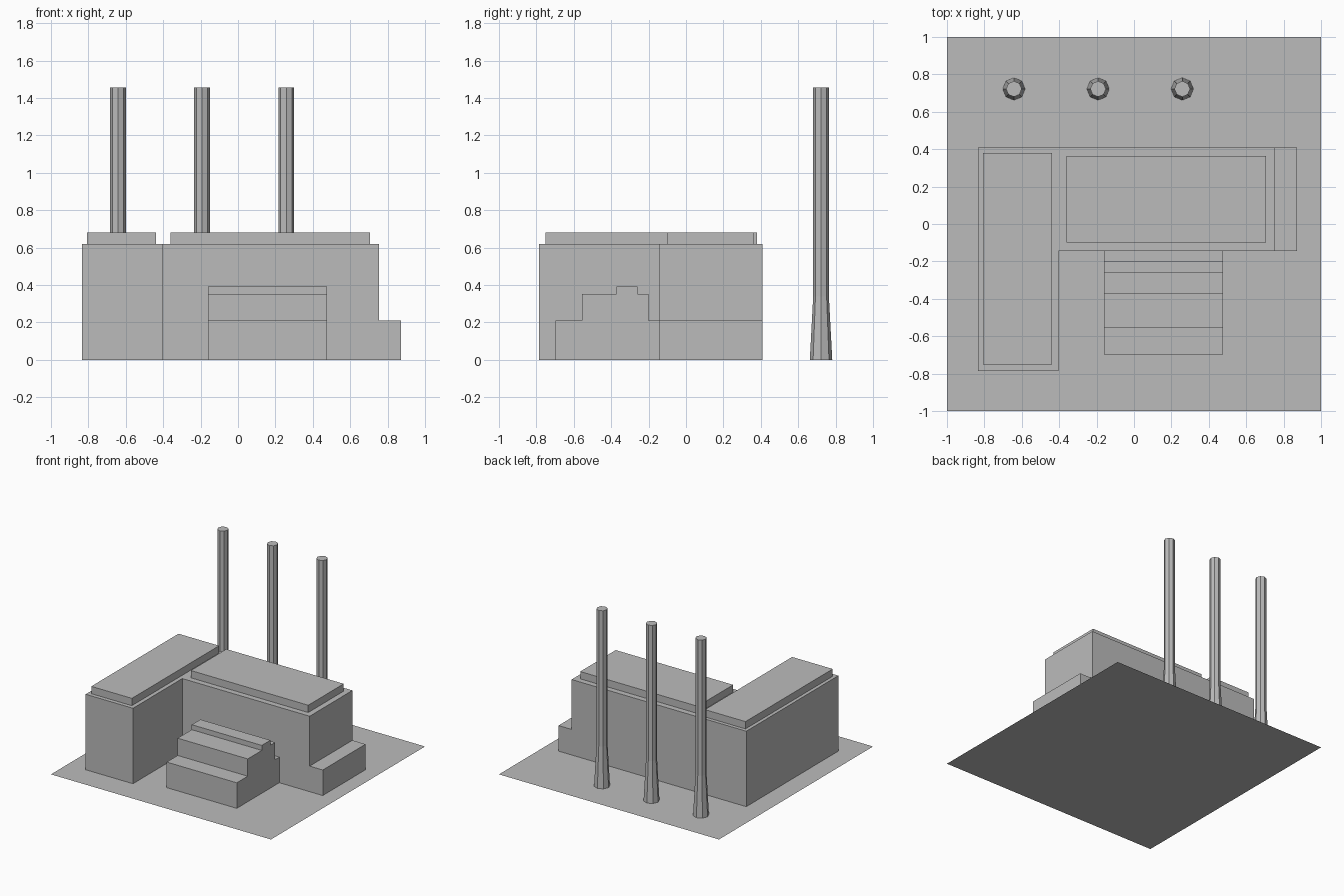
import bpy, bmesh
from math import cos, sin, pi
from mathutils import Vector

if "Cube" in bpy.data.objects:
    bpy.data.objects.remove(bpy.data.objects["Cube"], do_unlink=True)

# Single concrete colour
concrete = bpy.data.materials.new("concrete grey")
concrete.use_nodes = True
GREY = (0.5, 0.5, 0.5, 1)
concrete.diffuse_color = GREY
concrete.node_tree.nodes["Principled BSDF"].inputs["Base Color"].default_value = GREY


def finish(name, bm):
    bmesh.ops.recalc_face_normals(bm, faces=bm.faces)
    mesh = bpy.data.meshes.new(name)
    bm.to_mesh(mesh)
    bm.free()
    mesh.materials.append(concrete)
    obj = bpy.data.objects.new(name, mesh)
    bpy.context.collection.objects.link(obj)
    return obj


def prism(name, outline, push):
    """Extrude a closed outline of 3D points along a vector."""
    bm = bmesh.new()
    face = bm.faces.new([bm.verts.new(p) for p in outline])
    result = bmesh.ops.extrude_face_region(bm, geom=[face], use_keep_orig=True)
    top = [v for v in result["geom"] if isinstance(v, bmesh.types.BMVert)]
    bmesh.ops.translate(bm, verts=top, vec=Vector(push))
    return finish(name, bm)


def block(name, x0, x1, y0, y1, z0, z1):
    corners = [(x0, y0, z0), (x1, y0, z0), (x1, y1, z0), (x0, y1, z0)]
    return prism(name, corners, (0, 0, z1 - z0))


def chimney(name, x, y, rings, sides=8):
    """Stack of octagonal rings, flared at the foot and capped."""
    bm = bmesh.new()
    loops = [[bm.verts.new((x + r * cos(2 * pi * i / sides),
                            y + r * sin(2 * pi * i / sides), z))
              for i in range(sides)] for r, z in rings]
    for low, high in zip(loops, loops[1:]):
        for i in range(sides):
            j = (i + 1) % sides
            bm.faces.new((low[i], low[j], high[j], high[i]))
    bm.faces.new(loops[-1])
    return finish(name, bm)


# Ground sheet
bm = bmesh.new()
bm.faces.new([bm.verts.new(p) for p in ((-1, -1, 0), (1, -1, 0), (1, 1, 0), (-1, 1, 0))])
ground = finish("ground_sheet", bm)

# L-shaped hall with a low side wing
hall = [(-0.835, -0.785), (-0.405, -0.785), (-0.405, -0.145),
        (0.753, -0.145), (0.753, 0.41), (-0.835, 0.41)]
prism("main_hall", [(x, y, 0) for x, y in hall], (0, 0, 0.62))
block("low_wing", 0.753, 0.872, -0.145, 0.41, 0, 0.21)

# Raised roof slabs
block("left_roof_slab", -0.807, -0.438, -0.752, 0.38, 0.62, 0.68)
block("main_roof_slab", -0.36, 0.707, -0.098, 0.363, 0.62, 0.68)

# Stepped annex in the courtyard
steps = [(-0.697, 0), (-0.697, 0.21), (-0.555, 0.21), (-0.555, 0.352),
         (-0.372, 0.352), (-0.372, 0.393), (-0.26, 0.393), (-0.26, 0.352),
         (-0.2, 0.352), (-0.2, 0.21), (-0.145, 0.21), (-0.145, 0)]
prism("stepped_annex", [(-0.16, y, z) for y, z in steps], (0.637, 0, 0))

# Row of chimneys
for n in range(3):
    chimney(f"chimney_{n + 1}", -0.642 + 0.45 * n, 0.722,
            [(0.06, 0), (0.042, 0.34), (0.042, 1.455)])
